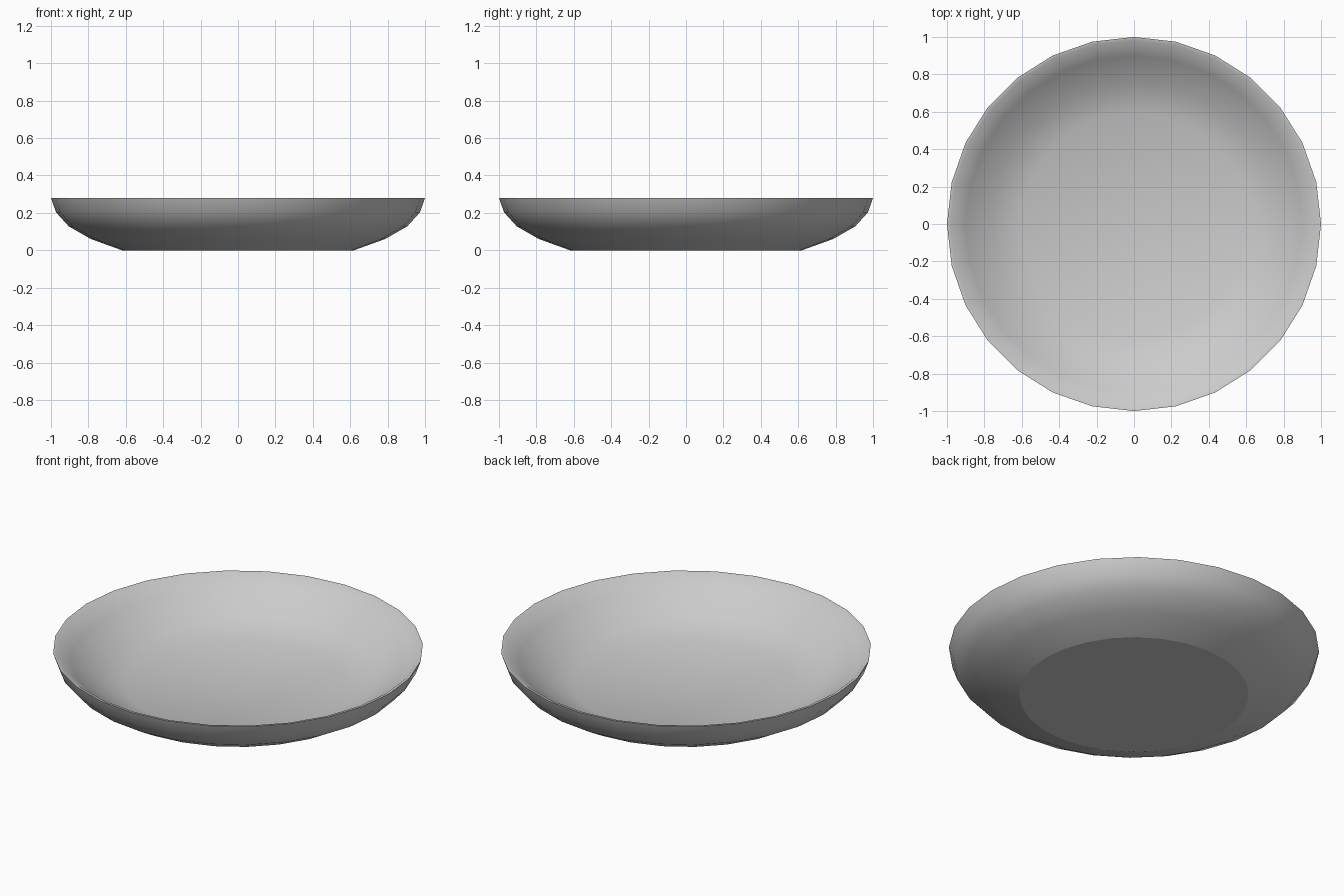
import bpy, bmesh
from math import cos, sin, pi, radians

if "Cube" in bpy.data.objects:
    bpy.data.objects.remove(bpy.data.objects["Cube"])

SIDES = 28
# radius, height: outer foot -> rim -> inner wall -> floor
PROFILE = [(0.62, 0), (0.786, 0.06), (0.905, 0.128), (0.973, 0.203), (1.0, 0.28),
           (0.982, 0.278), (0.9, 0.21), (0.76, 0.115), (0.6, 0.055)]

bm = bmesh.new()
rings = [[bm.verts.new((r * cos(2 * pi * i / SIDES), r * sin(2 * pi * i / SIDES), z))
          for i in range(SIDES)] for r, z in PROFILE]

# Bowl wall
for a, b in zip(rings, rings[1:]):
    for i in range(SIDES):
        j = (i + 1) % SIDES
        bm.faces.new((a[i], a[j], b[j], b[i]))

# Flat underside and slightly dished floor
bm.faces.new(rings[0][::-1])
centre = bm.verts.new((0, 0, 0.04))
for i in range(SIDES):
    bm.faces.new((rings[-1][i], rings[-1][(i + 1) % SIDES], centre))
bmesh.ops.recalc_face_normals(bm, faces=bm.faces)

mesh = bpy.data.meshes.new("shallow_bowl")
bm.to_mesh(mesh)
bm.free()
bowl = bpy.data.objects.new("shallow_bowl", mesh)
bpy.context.collection.objects.link(bowl)

# Smooth walls, crisp rim
bpy.context.view_layer.objects.active = bowl
bowl.select_set(True)
bpy.ops.object.shade_smooth_by_angle(angle=radians(42))
# Keep the foot edge sharp
for e in mesh.edges:
    if all(mesh.vertices[v].co.z < 0.001 for v in e.vertices):
        e.use_edge_sharp = True
